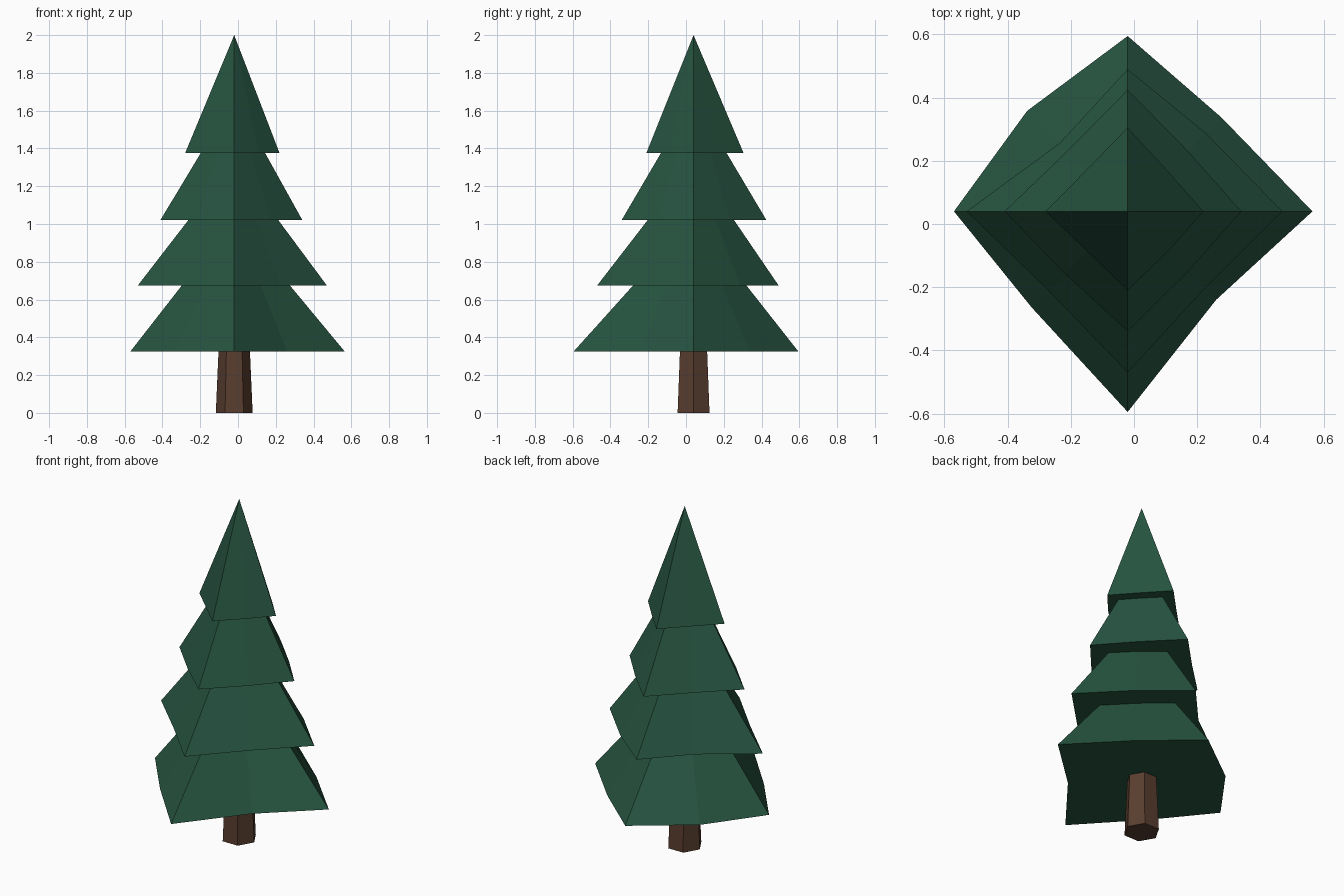
import bpy, bmesh, math

if "Cube" in bpy.data.objects:
    bpy.data.objects.remove(bpy.data.objects["Cube"])

CX, CY = -0.02, 0.04  # trunk axis


def material(name, rgb):
    m = bpy.data.materials.new(name)
    m.diffuse_color = (*rgb, 1)
    m.use_nodes = True
    m.node_tree.nodes["Principled BSDF"].inputs["Base Color"].default_value = m.diffuse_color
    return m


def ring(bm, radii, z):
    n = len(radii)
    return [bm.verts.new((CX + r * math.cos(2 * math.pi * i / n),
                          CY + r * math.sin(2 * math.pi * i / n), z))
            for i, r in enumerate(radii)]


def finish(bm, name, mat):
    bmesh.ops.recalc_face_normals(bm, faces=bm.faces)
    me = bpy.data.meshes.new(name)
    bm.to_mesh(me)
    bm.free()
    me.materials.append(mat)
    bpy.context.collection.objects.link(bpy.data.objects.new(name, me))


def cone(name, z0, z1, radii, mat):
    bm = bmesh.new()
    base = ring(bm, radii, z0)
    tip = bm.verts.new((CX, CY, z1))
    centre = bm.verts.new((CX, CY, z0))
    for i, v in enumerate(base):
        w = base[(i + 1) % len(base)]
        bm.faces.new((v, w, tip))
        bm.faces.new((w, v, centre))
    finish(bm, name, mat)


green = material("pine green", (0.020, 0.090, 0.053))
brown = material("bark brown", (0.098, 0.047, 0.028))

# Trunk: tapered hexagonal prism
bm = bmesh.new()
low, high = ring(bm, [0.0975] * 6, 0), ring(bm, [0.079] * 6, 0.42)
for i in range(6):
    j = (i + 1) % 6
    bm.faces.new((low[i], low[j], high[j], high[i]))
bm.faces.new(low[::-1])
bm.faces.new(high)
finish(bm, "trunk", brown)

# Foliage tiers: eight-sided uneven cones, radii anticlockwise from +x
tiers = [
    (0.325, 1.03, (0.585, 0.42, 0.555, 0.45, 0.55, 0.43, 0.635, 0.396)),
    (0.675, 1.335, (0.49, 0.35, 0.45, 0.305, 0.51, 0.355, 0.51, 0.345)),
    (1.022, 1.67, (0.36, 0.27, 0.385, 0.27, 0.39, 0.28, 0.38, 0.27)),
    (1.375, 2.0, (0.24, 0.18, 0.265, 0.185, 0.26, 0.18, 0.25, 0.18)),
]
for k, (z0, z1, radii) in enumerate(tiers, 1):
    cone(f"foliage_tier_{k}", z0, z1, radii, green)
